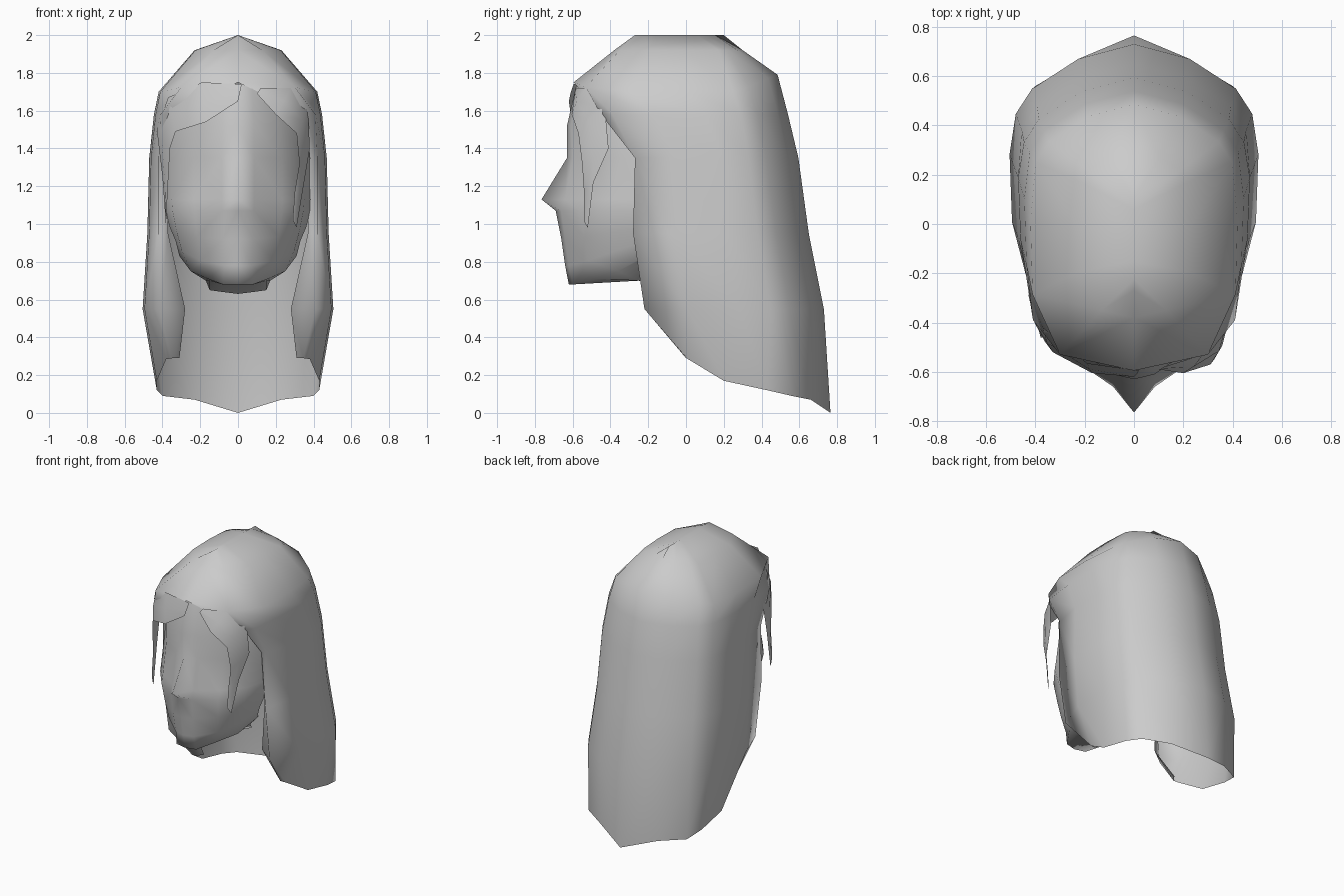
import bpy, bmesh


def lerp(a, b, t):
    return a + (b - a) * t


def loft(name, rows, mirror=True):
    """Skin equal-length rows of points; optionally mirror across x = 0."""
    bm = bmesh.new()
    grid = [[bm.verts.new(p) for p in row] for row in rows]
    for r0, r1 in zip(grid, grid[1:]):
        for i in range(len(r0) - 1):
            bm.faces.new((r0[i], r0[i + 1], r1[i + 1], r1[i]))
    bmesh.ops.remove_doubles(bm, verts=bm.verts, dist=0.0005)
    bmesh.ops.recalc_face_normals(bm, faces=bm.faces)
    for f in bm.faces:
        f.smooth = True
    me = bpy.data.meshes.new(name)
    bm.to_mesh(me)
    bm.free()
    ob = bpy.data.objects.new(name, me)
    bpy.context.collection.objects.link(ob)
    if mirror:
        ob.modifiers.new("mirror", 'MIRROR').use_clip = True
    return ob


# Long hair: half cross-sections from centre back round to the front edge
def hair_row(z, w, yb, front, inner, zb=None, zf=None):
    k = w / 0.5
    xf, yf = front
    zb, zf = zb or z, zf or z
    return [(0, yb, zb), (0.45 * w, yb - 0.06 * k, lerp(z, zb, .8)),
            (0.82 * w, yb - 0.18 * k, lerp(z, zb, .3)),
            (0.95 * w, yb - 0.28 * k, z), (w, lerp(yb, yf, 0.47), z),
            (0.98 * w, lerp(yb, yf, 0.76), z), (xf, yf, lerp(z, zf, .5)), (*inner, zf)]


hem = [(0, .765, 0), (.23, .66, .07), (.40, .56, .09), (.43, .43, .12),
       (.43, .20, .17), (.38, .01, .285), (.345, 0, .29), (.31, .05, .29)]
ridge = [(0, lerp(.2, -.27, t), 2.0) for t in (0, .1, .2, .3, .5, .75, .9, 1)]
loft("hair", [
    hem,
    hair_row(0.55, .505, .73, (.41, -.22), (.28, -.12)),
    hair_row(0.95, .48, .65, (.42, -.28), (.37, -.22)),
    hair_row(1.35, .47, .595, (.42, -.27), (.38, -.27)),
    hair_row(1.58, .445, .54, (.41, -.39), (.36, -.45)),
    hair_row(1.70, .42, .485, (.30, -.53), (0, -.595), zb=1.79, zf=1.75),
    hair_row(1.92, .23, .30, (.13, -.35), (0, -.38)),
    ridge])


# Face: half cross-sections from the nose line back to the ear
def face_row(z, w, yc, lift=0, nose=0):
    return [(0, yc - nose, z), (0.22 * w, yc + .02, z), (0.6 * w, yc + .12, z + .2 * lift),
            (0.9 * w, yc + .27, z + .6 * lift), (w, -.22, z + lift)]


loft("face", [
    face_row(1.74, .34, -.58),
    face_row(1.52, .38, -.63),
    face_row(1.35, .39, -.62, nose=.01),
    face_row(1.13, .39, -.66, nose=.105),
    face_row(1.07, .385, -.68, nose=.01),
    face_row(0.92, .36, -.66, .06),
    face_row(0.78, .33, -.64, .13),
    [(0, -.62, .68), (.08, -.60, .68), (.16, -.48, .71), (.25, -.36, .75), (.31, -.22, .83)],
    [(0, -.25, .70), (.09, -.25, .70), (.15, -.25, .70), (.17, -.25, .70), (.30, -.2, .83)],
    [(0, -.05, .63), (.08, -.05, .64), (.15, -.05, .65), (.17, -.10, .70), (.30, -.18, .83)]])


# Fringe locks: thin bulged sheets between two edge curves
def lock(name, a, b):
    rows = []
    for p, q in zip(a, b):
        mid = [lerp(u, v, 0.5) for u, v in zip(p, q)]
        bulge = 0.1 * ((p[0] - q[0]) ** 2 + (p[1] - q[1]) ** 2) ** 0.5
        rows.append([p, (mid[0] * (1 + bulge), mid[1] - bulge, mid[2]), q])
    loft(name, rows, mirror=False)


lock("right_fringe_lock",
     [(.10, -.59, 1.69), (.20, -.605, 1.58), (.31, -.57, 1.48), (.325, -.55, 1.32),
      (.30, -.54, 1.17), (.29, -.54, 1.02)],
     [(.12, -.58, 1.72), (.28, -.53, 1.72), (.37, -.43, 1.62), (.38, -.41, 1.40),
      (.35, -.49, 1.22), (.31, -.52, 0.98)])
lock("left_fringe_lock",
     [(0, -.62, 1.65), (-.17, -.605, 1.54), (-.33, -.52, 1.49), (-.36, -.48, 1.40),
      (-.37, -.46, 1.22), (-.38, -.46, 1.05)],
     [(.02, -.595, 1.74), (-.19, -.565, 1.75), (-.37, -.42, 1.67), (-.43, -.28, 1.50),
      (-.40, -.37, 1.25), (-.38, -.44, .97)])
